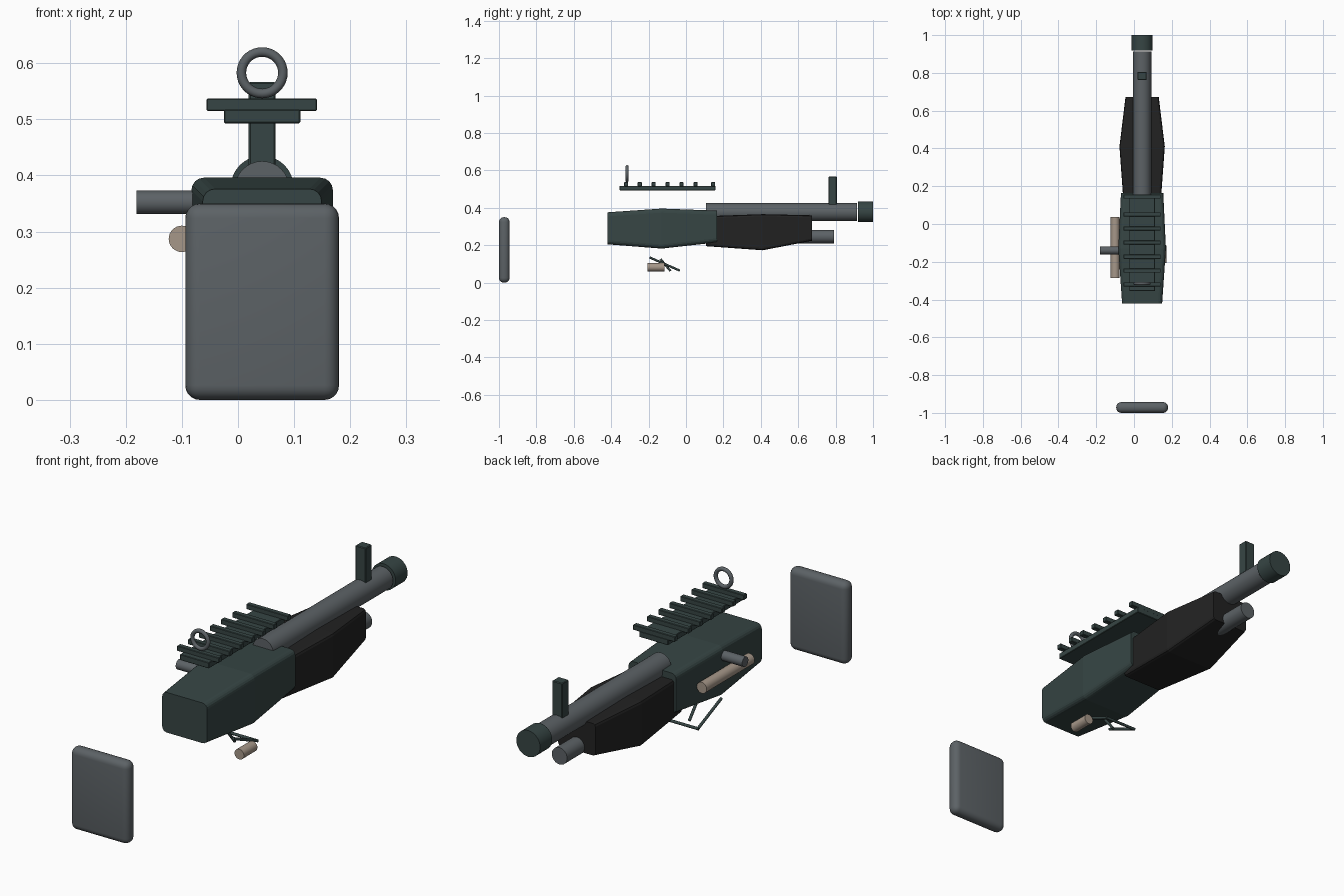
import bpy, bmesh, math
from mathutils import Vector

if "Cube" in bpy.data.objects:
    bpy.data.objects.remove(bpy.data.objects["Cube"])

CX = 0.043  # shared centre plane of the body


def material(name, rgb):
    m = bpy.data.materials.new(name)
    m.diffuse_color = (*rgb, 1)
    m.use_nodes = True
    m.node_tree.nodes["Principled BSDF"].inputs["Base Color"].default_value = m.diffuse_color
    return m


GREEN = material("dark green", (0.037, 0.060, 0.058))
GREY = material("steel grey", (0.107, 0.122, 0.132))
BLACK = material("black", (0.016, 0.016, 0.016))
TAN = material("tan", (0.38, 0.31, 0.25))


def finish(obj, name, mat, smooth=True):
    obj.name = name
    obj.data.materials.clear()
    obj.data.materials.append(mat)
    if smooth:
        bpy.ops.object.select_all(action='DESELECT')
        obj.select_set(True)
        bpy.context.view_layer.objects.active = obj
        bpy.ops.object.shade_smooth_by_angle(angle=math.radians(35))
    return obj


def box(name, lo, hi, mat, bevel=0.0, segments=1):
    lo, hi = Vector(lo), Vector(hi)
    bpy.ops.mesh.primitive_cube_add(size=1, location=(lo + hi) / 2)
    obj = bpy.context.object
    obj.scale = hi - lo
    bpy.ops.object.transform_apply(location=False, rotation=False, scale=True)
    if bevel:
        mod = obj.modifiers.new("round", 'BEVEL')
        mod.width, mod.segments = bevel, segments
        bpy.ops.object.modifier_apply(modifier=mod.name)
    return finish(obj, name, mat, segments > 1)


def rod(name, a, b, radius, mat, sides=32):
    a, b = Vector(a), Vector(b)
    bpy.ops.mesh.primitive_cylinder_add(vertices=sides, radius=radius,
                                        depth=(b - a).length, location=(a + b) / 2)
    obj = bpy.context.object
    obj.rotation_euler = (b - a).to_track_quat('Z', 'Y').to_euler()
    return finish(obj, name, mat)


def loft(name, sections, radius, steps, mat):
    """Rounded rectangles (y, half width, z low, z high) joined along y."""
    bm = bmesh.new()
    rings = []
    for y, hw, z0, z1 in sections:
        ring = []
        corners = [(1, z1, 0), (-1, z1, 90), (-1, z0, 180), (1, z0, 270)]
        for sx, z, start in corners:
            cx = CX + sx * (hw - radius)
            cz = z - radius if z == z1 else z + radius
            for i in range(steps + 1):
                t = math.radians(start + 90 * i / steps)
                ring.append(bm.verts.new((cx + radius * math.cos(t), y,
                                          cz + radius * math.sin(t))))
        rings.append(ring)
    for r, s in zip(rings, rings[1:]):
        n = len(r)
        for i in range(n):
            bm.faces.new((r[i], r[(i + 1) % n], s[(i + 1) % n], s[i]))
    bm.faces.new(rings[0])
    bm.faces.new(rings[-1])
    bmesh.ops.recalc_face_normals(bm, faces=bm.faces)
    me = bpy.data.meshes.new(name)
    bm.to_mesh(me)
    bm.free()
    obj = bpy.data.objects.new(name, me)
    bpy.context.collection.objects.link(obj)
    return finish(obj, name, mat, smooth=False)


# shoulder pad
box("shoulder_pad", (-0.094, -1.0, 0.0), (0.18, -0.943, 0.35), GREY, 0.026, 5)

# main body and fore grip
loft("receiver", [(-0.42, 0.106, 0.205, 0.376),
                  (-0.13, 0.126, 0.182, 0.396),
                  (0.165, 0.112, 0.215, 0.385)], 0.022, 4, GREEN)
loft("fore_grip", [(0.107, 0.098, 0.195, 0.355),
                   (0.41, 0.120, 0.173, 0.366),
                   (0.673, 0.088, 0.224, 0.360)], 0.012, 2, BLACK)

# barrel, muzzle and lower tube
rod("barrel", (CX, 0.107, 0.377), (CX, 0.913, 0.377), 0.0485, GREY)
rod("muzzle_cap", (CX, 0.919, 0.379), (CX, 1.0, 0.379), 0.056, GREEN)
rod("lower_tube", (CX, 0.45, 0.246), (CX, 0.79, 0.246), 0.036, GREY)

# sights
box("front_sight", (0.019, 0.762, 0.41), (0.067, 0.806, 0.567), GREEN, 0.003)
bpy.ops.mesh.primitive_torus_add(major_radius=0.037, minor_radius=0.0085,
                                 major_segments=36, minor_segments=12,
                                 location=(CX, -0.315, 0.583),
                                 rotation=(math.pi / 2, 0, 0))
finish(bpy.context.object, "rear_sight_ring", GREY)

# top rail and its crossbars
box("rail_base", (-0.025, -0.355, 0.493), (0.111, 0.157, 0.518), GREEN, 0.002)
for i, y in enumerate((-0.32, -0.247, -0.173, -0.098, -0.024, 0.051, 0.145)):
    box(f"rail_bar_{i + 1}", (-0.056, y - 0.011, 0.515), (0.141, y + 0.011, 0.537),
        GREEN, 0.002)

# side handle, side tube and loose shell
rod("side_handle", (-0.181, -0.14, 0.352), (0.0, -0.14, 0.352), 0.021, GREY)
rod("side_tube", (-0.1, -0.286, 0.287), (-0.1, 0.037, 0.287), 0.0235, TAN)
rod("shell", (0.15, -0.206, 0.082), (0.15, -0.115, 0.082), 0.022, TAN)

# trigger and its guard
for side, x in (("left", -0.03), ("right", 0.115)):
    rod(f"guard_{side}_bar", (x, -0.195, 0.135), (x, -0.037, 0.066), 0.006, GREEN, 12)
rod("guard_front_bar", (-0.034, -0.037, 0.066), (0.119, -0.037, 0.066), 0.006, GREEN, 12)
rod("trigger", (CX, -0.136, 0.126), (CX, -0.083, 0.062), 0.006, GREEN, 12)
